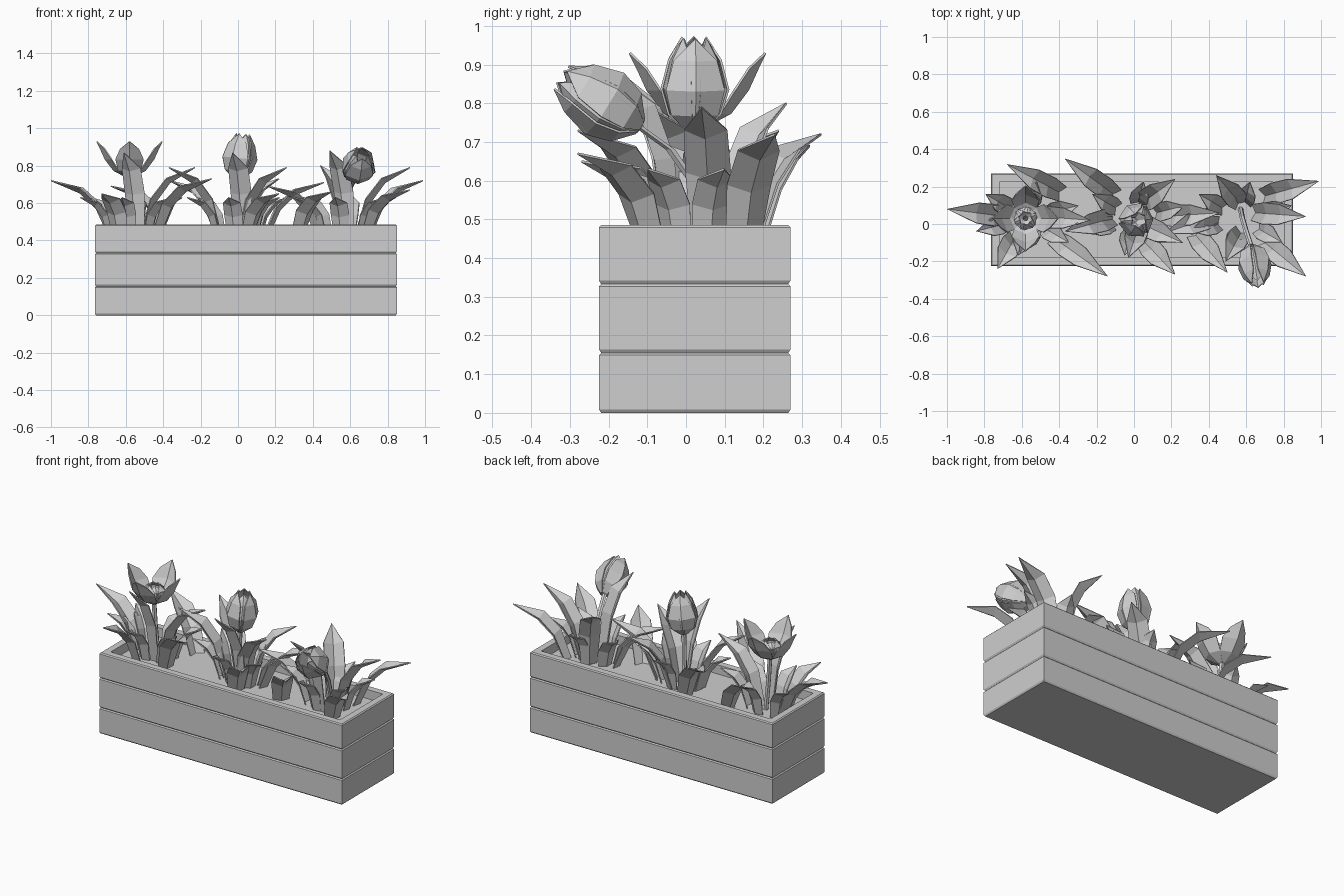
import bpy, bmesh, math
from mathutils import Vector, Matrix

cube = bpy.data.objects.get("Cube")
if cube:
    bpy.data.objects.remove(cube)

grey = bpy.data.materials.new("plain grey")
grey.use_nodes = True
COLOUR = (0.62, 0.62, 0.62, 1)
grey.diffuse_color = COLOUR
grey.node_tree.nodes["Principled BSDF"].inputs["Base Color"].default_value = COLOUR


def finish(name, bm, thickness=0):
    """Turn a bmesh into a flat shaded object, thickened if asked."""
    mesh = bpy.data.meshes.new(name)
    bmesh.ops.recalc_face_normals(bm, faces=bm.faces)
    bm.to_mesh(mesh)
    bm.free()
    obj = bpy.data.objects.new(name, mesh)
    bpy.context.collection.objects.link(obj)
    mesh.materials.append(grey)
    if thickness:
        solid = obj.modifiers.new("thickness", "SOLIDIFY")
        solid.thickness = thickness
        solid.offset = 0


def skin(bm, rows, closed=False):
    """Bridge rows of points with quads; a single point makes a tip."""
    rows = [[bm.verts.new(p) for p in row] for row in rows]
    for a, b in zip(rows, rows[1:]):
        for i in range(len(a) if closed else len(a) - 1):
            j = (i + 1) % len(a)
            if len(b) == 1:
                bm.faces.new((a[i], a[j], b[0]))
            else:
                bm.faces.new((a[i], a[j], b[j], b[i]))
    return rows


# Planter: outer plank profile, rim, inner wall and soil in one loft
X0, X1, Y0, Y1 = -0.765, 0.85, -0.225, 0.27


def ring(inset, z):
    return [(X0 + inset, Y0 + inset, z), (X1 - inset, Y0 + inset, z),
            (X1 - inset, Y1 - inset, z), (X0 + inset, Y1 - inset, z)]


bevel = 0.006
profile = []
for low, high in ((0, 0.155), (0.155, 0.333), (0.333, 0.485)):
    profile += [ring(bevel, low), ring(0, low + bevel * 1.5),
                ring(0, high - bevel), ring(bevel, high)]
profile += [ring(0.045, 0.485), ring(0.045, 0.43)]
bm = bmesh.new()
rings = skin(bm, profile, closed=True)
bm.faces.new(rings[0])
bm.faces.new(rings[-1])
bmesh.ops.remove_doubles(bm, verts=bm.verts, dist=0.0001)
finish("planter_box", bm)


# Leaves: broad creased blades, steep up to a sharp knee, then a long pointed tip
def leaf(bx, by, tx, ty, tz, half=0.058):
    base, tip = Vector((bx, by, 0.42)), Vector((tx, ty, tz))
    run, rise = Vector((tx - bx, ty - by, 0)), tz - base.z
    out = run.normalized()
    across = Vector((-out.y, out.x, 0))
    spine = [base + run * t + Vector((0, 0, rise * h))
             for t, h in ((0, 0), (0.22, 0.5), (0.5, 0.78))]
    rows = []
    for p, q, w in zip(spine, spine[1:] + [tip], (0.75, 1, 0.95)):
        fold = (q - p).normalized().cross(across) * half * w * 0.5
        if fold.dot(out) > 0:
            fold = -fold
        side = across * half * w
        rows.append([p - side + fold, p, p + side + fold])
    rows.append([tip])
    bm = bmesh.new()
    skin(bm, rows)
    finish("leaf", bm, 0.006)


LEAVES = [
    # left cluster
    (-.69, .04, -1, .08, .72), (-.4, .17, -.68, .32, .69), (-.64, -.08, -.73, -.24, .65),
    (-.42, -.08, -.14, -.28, .73), (-.5, .04, -.23, .02, .79), (-.55, -.04, -.61, -.16, .87),
    # middle cluster
    (-.11, .16, -.37, .35, .72), (.04, .11, .22, .24, .73), (.06, -.1, .22, -.27, .65),
    (.16, .04, .46, .06, .71), (.04, .0, .26, -.1, .79), (.02, -.03, -.03, -.18, .87),
    (-.12, .03, -.37, -.04, .79),
    # right cluster
    (.7, .15, .99, .23, .72), (.65, .06, .92, .04, .79), (.7, -.1, .92, -.28, .67),
    (.56, .12, .44, .26, .8), (.57, -.05, .49, -.2, .88), (.42, .04, .16, -.05, .69),
    (.33, -.06, .5, -.26, .66),
]
for args in LEAVES:
    leaf(*args)

# Shorter inner leaves around each stem
for cx, cy in ((-.57, .03), (0, .03), (.57, .03)):
    for k in range(6):
        a = math.radians(20 + 60 * k)
        c, s = math.cos(a), math.sin(a)
        leaf(cx + .13 * c, cy + .09 * s, cx + .29 * c, cy + .2 * s, .63, .05)


# Flowers
def frame(base, top):
    """Placement with local z running from base to top."""
    axis = Vector(top) - Vector(base)
    return Matrix.Translation(base) @ axis.to_track_quat("Z", "Y").to_matrix().to_4x4()


def petal(bm, place, angle, profile):
    """Cupped petal from (radius, height, half width) stations."""
    turn = place @ Matrix.Rotation(angle, 4, "Z")
    rows = []
    for r, z, w in profile:
        if w:
            rows.append([turn @ Vector((r - abs(s) * w * 0.45, s * w, z)) for s in (-1, 0, 1)])
        else:
            rows.append([turn @ Vector((r, 0, z))])
    skin(bm, rows)


CLOSED = ((.02, 0, .018), (.07, .045, .06), (.09, .11, .075), (.07, .185, .055), (.035, .24, 0))
OPEN = ((.02, 0, .02), (.085, .035, .06), (.13, .095, .075), (.155, .15, .05), (.175, .19, 0))
CORE = ((.015, 0, .013), (.06, .04, .05), (.06, .08, .05), (.03, .11, 0))


def flower(name, base, top, layers):
    place = frame(base, top)
    bm = bmesh.new()
    for profile, count, offset, scale in layers:
        size = Matrix.Diagonal((scale, scale, 1, 1))
        for k in range(count):
            petal(bm, place @ size, offset + k * math.tau / count, profile)
    finish(name, bm, 0.006)


def stem(points):
    bm = bmesh.new()
    rows = []
    for p in points:
        rows.append([Vector(p) + Vector((math.cos(a), math.sin(a), 0)) * 0.014
                     for a in (k * math.tau / 6 for k in range(6))])
    skin(bm, rows, closed=True)
    finish("stem", bm)


bud = [(CLOSED, 3, 0.5, 1), (CLOSED, 3, 0.5 + math.pi / 3, 0.92)]
flower("open_flower", (-.58, .03, .74), (-.58, .03, .9),
       [(OPEN, 4, 0, 1), (CORE, 6, 0.3, 1)])
flower("upright_flower", (0, .02, .73), (.025, .022, .97), bud)
flower("leaning_flower", (.63, -.12, .74), (.66, -.31, .86), bud)

stem([(-.56, .04, .43), (-.57, .03, .6), (-.58, .03, .75)])
stem([(-.02, .04, .43), (-.01, .03, .6), (0, .02, .74)])
stem([(.57, .08, .43), (.58, .03, .58), (.6, -.04, .68), (.63, -.13, .745)])
